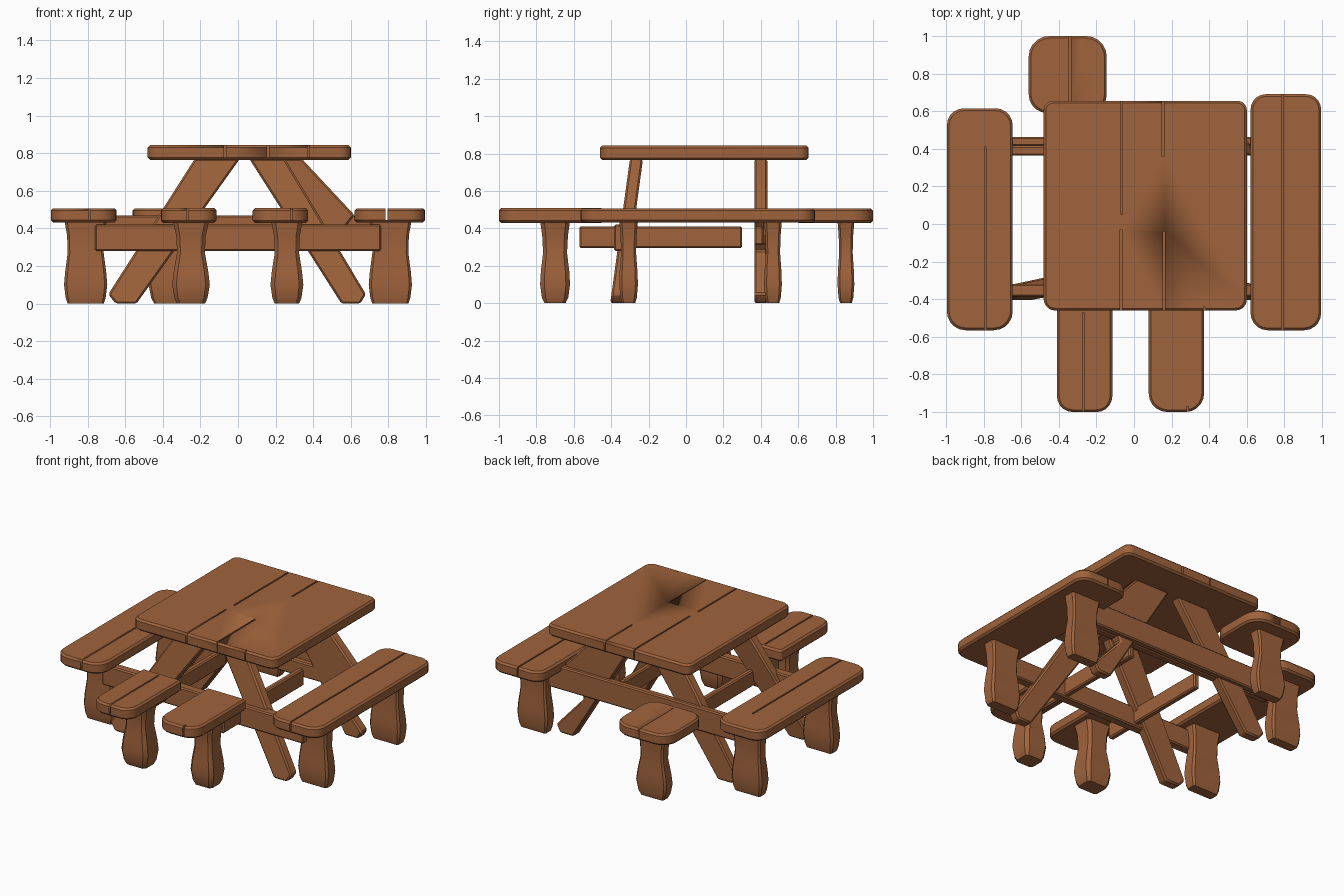
import bpy, bmesh, math
from mathutils import Vector

cube = bpy.data.objects.get("Cube")
if cube:
    bpy.data.objects.remove(cube, do_unlink=True)

wood = bpy.data.materials.new("warm_brown_wood")
wood.use_nodes = True
COLOR = (0.35, 0.125, 0.045, 1)
wood.diffuse_color = COLOR
wood.node_tree.nodes["Principled BSDF"].inputs["Base Color"].default_value = COLOR


def finish(name, bm, bevel=0.0):
    """Turn a bmesh into a wooden object with softened edges."""
    bmesh.ops.recalc_face_normals(bm, faces=bm.faces)
    mesh = bpy.data.meshes.new(name)
    bm.to_mesh(mesh)
    bm.free()
    mesh.materials.append(wood)
    obj = bpy.data.objects.new(name, mesh)
    bpy.context.collection.objects.link(obj)
    bpy.ops.object.select_all(action='DESELECT')
    obj.select_set(True)
    bpy.context.view_layer.objects.active = obj
    if bevel:
        mod = obj.modifiers.new("soft_edges", 'BEVEL')
        mod.width = bevel
        mod.segments = 1
        mod.limit_method = 'ANGLE'
        mod.angle_limit = math.radians(40)
        bpy.ops.object.modifier_apply(modifier=mod.name)
    bpy.ops.object.shade_smooth_by_angle(angle=math.radians(30))
    return obj


def loft(name, rings, bevel=0.0):
    """Skin a stack of rings and cap both ends."""
    bm = bmesh.new()
    rows = [[bm.verts.new(p) for p in ring] for ring in rings]
    n = len(rows[0])
    for a, b in zip(rows, rows[1:]):
        for i in range(n):
            j = (i + 1) % n
            bm.faces.new((a[i], a[j], b[j], b[i]))
    bm.faces.new(rows[0])
    bm.faces.new(rows[-1])
    return finish(name, bm, bevel)


def box(name, x0, x1, y0, y1, z0, z1, bevel=0.008):
    base = [(x0, y0), (x1, y0), (x1, y1), (x0, y1)]
    return loft(name, [[(x, y, z) for x, y in base] for z in (z0, z1)], bevel)


def slab(name, x0, x1, y0, y1, z0, z1, front_r, back_r, grooves):
    """Rounded board; each groove is (x, start y, end y) cut through it."""
    corners = [(x1, y1, -1, -1, back_r), (x0, y1, 1, -1, back_r),
               (x0, y0, 1, 1, front_r), (x1, y0, -1, 1, front_r)]
    outline = []
    for q, (cx, cy, sx, sy, r) in enumerate(corners):
        for k in range(6):
            a = math.pi / 2 * (q + k / 5)
            outline.append((cx + sx * r + r * math.cos(a), cy + sy * r + r * math.sin(a)))
    board = loft(name, [[(x, y, z) for x, y in outline] for z in (z0, z1)], 0.012)
    for gx, ga, gb in grooves:
        cutter = box("groove_cutter", gx - 0.005, gx + 0.005, ga, gb, z0 + 0.012, z1 + 0.1, 0)
        cutter.hide_render = True
        mod = board.modifiers.new("groove", 'BOOLEAN')
        mod.operation = 'DIFFERENCE'
        mod.solver = 'EXACT'
        mod.object = cutter
        bpy.context.view_layer.objects.active = board
        bpy.ops.object.modifier_apply(modifier=mod.name)
        bpy.data.objects.remove(cutter, do_unlink=True)
    return board


# Chunky leg silhouette: (height, width scale, depth scale)
LEG_SHAPE = [(0, 0.74, 0.7), (0.03, 0.88, 0.88), (0.1, 1, 1), (0.17, 0.92, 0.95),
             (0.27, 0.74, 0.8), (0.36, 0.78, 0.86), (0.44, 0.96, 1)]


def chunky_leg(name, cx, cy, w, d, slim=1.0):
    """Chamfered post with a swollen foot; slim raises the narrow waist."""
    rings = []
    for z, sw, sd in LEG_SHAPE:
        hx, hy = w / 2 * (1 - (1 - sw) * slim), d / 2 * sd
        c = 0.28 * min(hx, hy)
        rings.append([(cx + x, cy + y, z) for x, y in (
            (hx, hy - c), (hx - c, hy), (c - hx, hy), (-hx, hy - c),
            (-hx, c - hy), (c - hx, -hy), (hx - c, -hy), (hx, c - hy))])
    return loft(name, rings)


def frame_leg(name, profile, y_top, y_foot, thick):
    """Sloping plank cut from an x-z profile, leaning in y with height."""
    rings = []
    for side in (-thick / 2, thick / 2):
        rings.append([(x, y_foot + (y_top - y_foot) * z / 0.77 + side, z) for x, z in profile])
    return loft(name, rings, 0.01)


# Table top
slab("table_top", -0.48, 0.6, -0.46, 0.655, 0.765, 0.843, 0.06, 0.05,
     [(-0.07, -0.5, -0.03), (-0.065, 0.05, 0.7), (0.16, -0.5, -0.04),
      (0.155, 0.36, 0.7), (0.375, -0.5, -0.44)])

# Long benches
slab("left_bench", 0.62, 0.995, -0.565, 0.69, 0.432, 0.507, 0.09, 0.08, [(0.79, -0.6, 0.75)])
slab("right_bench", -0.995, -0.645, -0.565, 0.615, 0.432, 0.507, 0.1, 0.09, [(-0.79, -0.6, 0.41)])

# End seats
slab("front_right_seat", -0.41, -0.115, -1, -0.44, 0.43, 0.508, 0.085, 0.02, [(-0.27, -1.1, -0.47)])
slab("front_left_seat", 0.078, 0.373, -1, -0.44, 0.43, 0.508, 0.1, 0.02, [(0.285, -1.1, -0.97)])
slab("back_seat", -0.56, -0.145, 0.59, 1, 0.43, 0.507, 0.1, 0.11, [(-0.34, 0.63, 1.1)])

# Seat and bench legs
for side, sx in (("left", 1), ("right", -1)):
    chunky_leg(side + "_bench_front_leg", sx * 0.81, -0.307, 0.23, 0.1, 0.65)
    chunky_leg(side + "_bench_back_leg", sx * 0.81, 0.465, 0.23, 0.095, 0.65)
chunky_leg("front_right_seat_leg", -0.25, -0.7, 0.2, 0.16)
chunky_leg("front_left_seat_leg", 0.26, -0.7, 0.175, 0.16)
chunky_leg("back_seat_leg", -0.36, 0.855, 0.23, 0.09)

# Crossed table frame
RIGHT_LEG = [(-0.23, 0.77), (0.01, 0.77), (-0.54, 0.0), (-0.65, 0.0), (-0.69, 0.05), (-0.44, 0.44)]
LEFT_FRONT = [(0.06, 0.77), (0.25, 0.77), (0.68, 0.05), (0.65, 0.0), (0.55, 0.0)]
LEFT_BACK = [(0.08, 0.77), (0.34, 0.77), (0.62, 0.47), (0.47, 0.28), (0.68, 0.05),
             (0.65, 0.0), (0.55, 0.0)]
frame_leg("front_right_table_leg", RIGHT_LEG, -0.265, -0.37, 0.07)
frame_leg("front_left_table_leg", LEFT_FRONT, -0.265, -0.37, 0.07)
frame_leg("back_right_table_leg", RIGHT_LEG, 0.40, 0.40, 0.07)
frame_leg("back_left_table_leg", LEFT_BACK, 0.40, 0.40, 0.07)

# Cross beams and seat braces
box("front_cross_beam", -0.76, 0.76, -0.385, -0.32, 0.28, 0.42)
box("back_cross_beam", -0.74, 0.74, 0.415, 0.462, 0.31, 0.468)
box("back_inner_rail", -0.74, 0.74, 0.365, 0.415, 0.31, 0.41)
box("right_seat_brace", -0.31, -0.27, -0.57, 0.26, 0.3, 0.41)
box("left_seat_brace", 0.25, 0.29, -0.57, 0.3, 0.295, 0.41)
